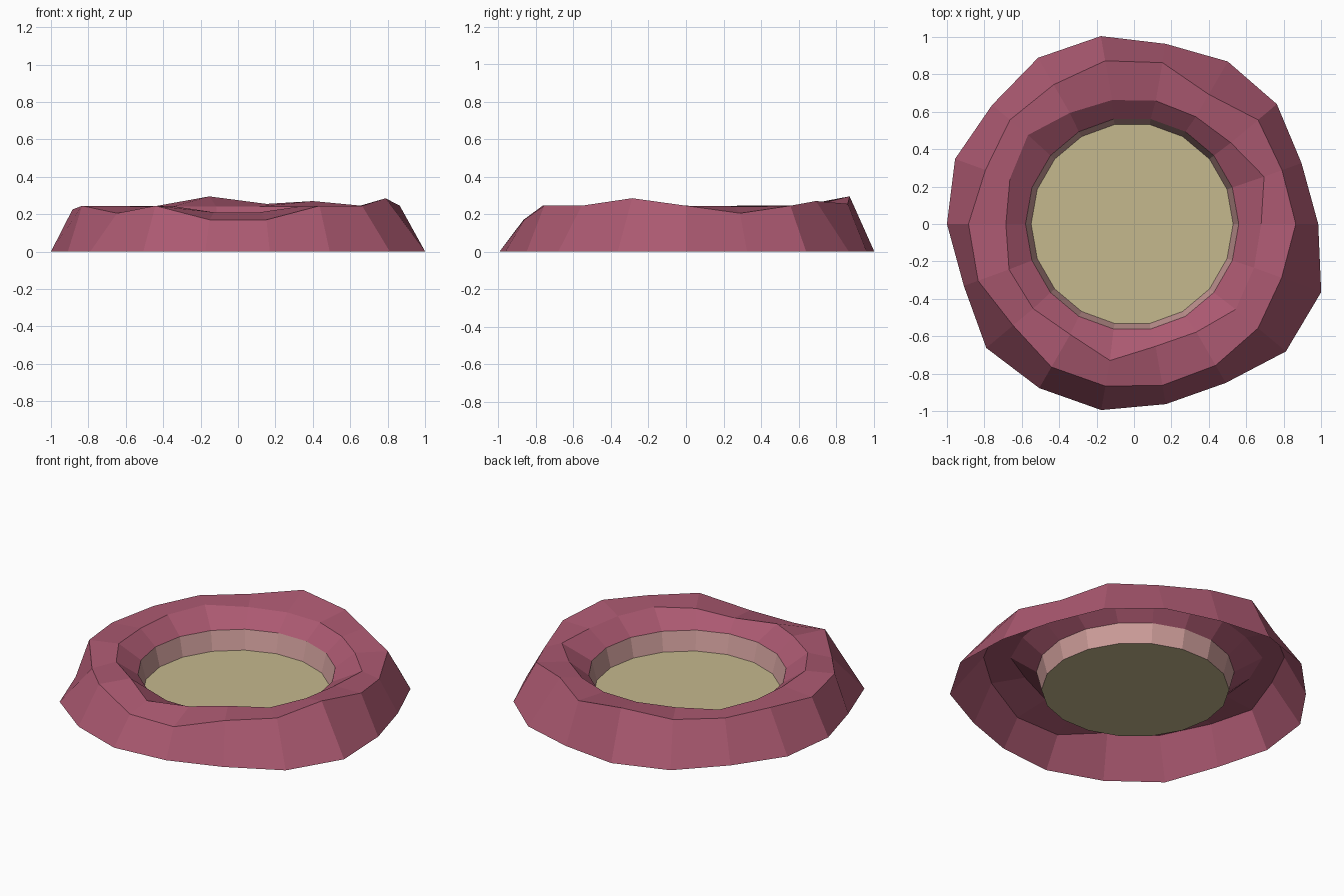
import bpy, bmesh, math

if "Cube" in bpy.data.objects:
    bpy.data.objects.remove(bpy.data.objects["Cube"])

SIDES = 18  # every ring has a corner each 20 degrees, starting at +x


def material(name, rgb):
    m = bpy.data.materials.new(name)
    m.diffuse_color = (*rgb, 1)
    m.use_nodes = True
    m.node_tree.nodes["Principled BSDF"].inputs["Base Color"].default_value = m.diffuse_color
    return m


def ring(bm, radii, heights, cx=0.0):
    """One loop of corners; a single number means a regular ring."""
    radii = radii if isinstance(radii, list) else [radii] * SIDES
    heights = heights if isinstance(heights, list) else [heights] * SIDES
    verts = []
    for i, (r, z) in enumerate(zip(radii, heights)):
        a = math.tau * i / SIDES
        verts.append(bm.verts.new((cx + r * math.cos(a), r * math.sin(a), z)))
    return verts


def bridge(bm, outer, inner):
    for i in range(SIDES):
        j = (i + 1) % SIDES
        bm.faces.new((outer[i], outer[j], inner[j], inner[i]))


def finish(bm, name, mat):
    me = bpy.data.meshes.new(name)
    bm.to_mesh(me)
    bm.free()
    me.materials.append(mat)
    bpy.context.collection.objects.link(bpy.data.objects.new(name, me))


maroon = material("maroon rock", (0.41, 0.10, 0.165))
pink = material("pale pink wall", (0.61, 0.335, 0.32))
sand = material("sand floor", (0.56, 0.48, 0.27))

# Uneven radii and heights of the rocky rim
base_r = [.985, .953, .997, 1.003, .978, 1.02, 1.026, .99, 1.018,
          1.0, .968, 1.031, 1.013, 1.01, .978, .981, 1.06, 1.065]
rim_r = [.865, .842, .866, .80, .876, .886, .86, .866, .845,
         .885, .887, .844, .883, .88, .876, .873, .866, .84]
rim_z = [.245, .205, .245, .27, .255, .295, .245, .245, .245,
         .225, .245, .205, .245, .17, .17, .245, .245, .285]
lip_r = [.68, .74, .676, .662, .669, .673, .686, .74, .706,
         .685, .711, .704, .682, .741, .664, .667, .71, .683]
lip_z = [.21 if i in (13, 14) else .242 for i in range(SIDES)]
WALL_R, WALL_Z = 0.57, 0.152
FLOOR_R, FLOOR_Z = 0.54, 0.033
CX = -0.01

# Rock ring: outer slope, top, inner slope
bm = bmesh.new()
loops = [ring(bm, base_r, 0.0), ring(bm, rim_r, rim_z),
         ring(bm, lip_r, lip_z), ring(bm, WALL_R, WALL_Z, CX)]
for a, b in zip(loops, loops[1:]):
    bridge(bm, a, b)
finish(bm, "crater_rim", maroon)

# Steep inner wall
bm = bmesh.new()
bridge(bm, ring(bm, WALL_R, WALL_Z, CX), ring(bm, FLOOR_R, FLOOR_Z, CX))
finish(bm, "inner_wall", pink)

# Flat floor
bm = bmesh.new()
bm.faces.new(ring(bm, FLOOR_R, FLOOR_Z, CX))
finish(bm, "crater_floor", sand)
